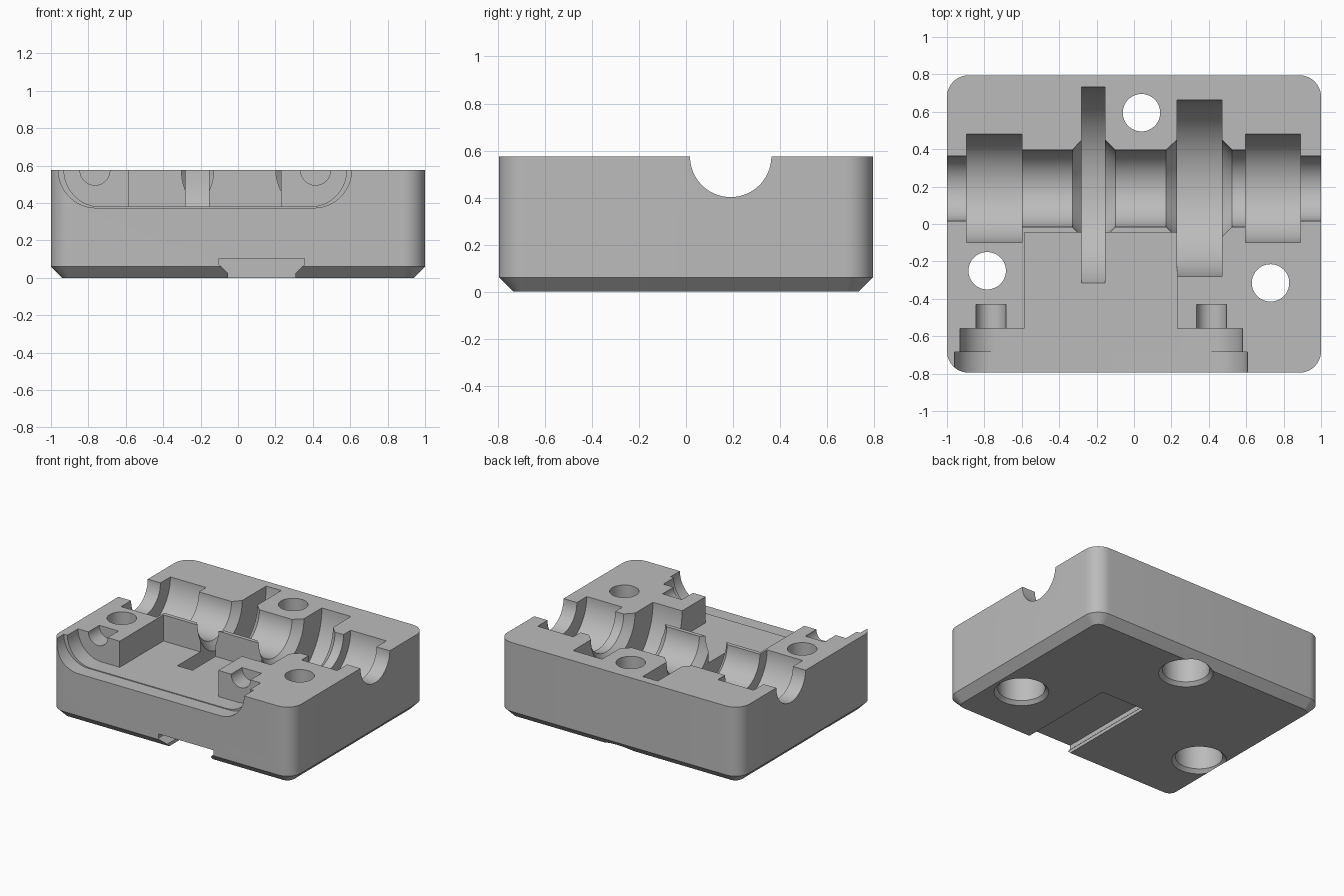
import bpy, bmesh, math
from mathutils import Matrix, Vector

cube = bpy.data.objects.get("Cube")
if cube:
    bpy.data.objects.remove(cube)

HX, HY, TOP = 1.0, 0.795, 0.575
SHAFT_Y = 0.19

grey = bpy.data.materials.new("machined_grey")
grey.use_nodes = True
grey.diffuse_color = (0.5, 0.5, 0.5, 1)
grey.node_tree.nodes["Principled BSDF"].inputs["Base Color"].default_value = (0.5, 0.5, 0.5, 1)


def loft(name, rings):
    """Closed solid skinned through rings of equal point count."""
    bm = bmesh.new()
    loops = [[bm.verts.new(p) for p in ring] for ring in rings]
    n = len(loops[0])
    for a, b in zip(loops, loops[1:]):
        for i in range(n):
            j = (i + 1) % n
            bm.faces.new((a[i], a[j], b[j], b[i]))
    bm.faces.new(loops[0][::-1])
    bm.faces.new(loops[-1])
    bmesh.ops.recalc_face_normals(bm, faces=bm.faces)
    mesh = bpy.data.meshes.new(name)
    bm.to_mesh(mesh)
    bm.free()
    mesh.materials.append(grey)
    obj = bpy.data.objects.new(name, mesh)
    bpy.context.collection.objects.link(obj)
    return obj


def arc(cx, cy, r, start, end, steps):
    angles = [math.radians(start + (end - start) * i / steps) for i in range(steps + 1)]
    return [(cx + r * math.cos(a), cy + r * math.sin(a)) for a in angles]


def lathe(name, profile, centre, axis, segments=96):
    """Turned solid: profile holds (radius, distance along axis)."""
    turn = Matrix.Translation(centre) @ Vector((0, 0, 1)).rotation_difference(Vector(axis)).to_matrix().to_4x4()
    circle = arc(0, 0, 1, 0, 360, segments)[:-1]
    return loft(name, [[turn @ Vector((r * c, r * s, d)) for c, s in circle] for r, d in profile])


def extrude_y(name, outline, y0, y1):
    return loft(name, [[(x, y, z) for x, z in outline] for y in (y0, y1)])


def body_ring(inset, z):
    hx, hy, r = HX - inset, HY - inset, 0.115 - inset
    pts = []
    for k, (sx, sy) in enumerate(((1, 1), (-1, 1), (-1, -1), (1, -1))):
        pts += arc(sx * (hx - r), sy * (hy - r), r, 90 * k, 90 * k + 90, 12)
    return [(x, y, z) for x, y in pts]


# Block with rounded corners and a chamfered base
body = loft("housing_half", [body_ring(0.06, 0), body_ring(0, 0.06), body_ring(0, TOP)])
cutters = []

# Stepped shaft bore with bearing seats, tapers and two disc slots
bore = [(0.173, -1.2), (0.173, -0.895), (0.29, -0.895), (0.29, -0.6), (0.205, -0.6),
        (0.205, -0.33), (0.26, -0.28), (0.542, -0.28), (0.542, -0.155), (0.26, -0.155),
        (0.205, -0.1), (0.205, 0.17), (0.26, 0.23), (0.472, 0.23), (0.472, 0.47),
        (0.26, 0.47), (0.205, 0.525), (0.205, 0.595), (0.29, 0.595), (0.29, 0.89),
        (0.173, 0.89), (0.173, 1.2)]
cutters.append(lathe("shaft_bore_cutter", bore, (0, SHAFT_Y, TOP), (1, 0, 0)))

# Front pocket
box = [(-0.585, 0.38), (0.23, 0.38), (0.23, 0.8), (-0.585, 0.8)]
cutters.append(extrude_y("pocket_cutter", box, -0.9, -0.045))


# Two-step front recess with round ends
def recess(name, left, right, r, y0, y1):
    outline = arc(left + r, TOP, r, 180, 270, 20) + arc(right - r, TOP, r, 270, 360, 20)
    outline += [(right, 0.8), (left, 0.8)]
    cutters.append(extrude_y(name, outline, y0, y1))


recess("inner_recess_cutter", -0.93, 0.58, 0.195, -0.9, -0.56)
recess("outer_recess_cutter", -0.96, 0.607, 0.201, -0.9, -0.685)

# Small bolt seats behind the recess
for side, x in (("right", -0.765), ("left", 0.415)):
    cutters.append(lathe(side + "_bolt_seat_cutter", [(0.08, 0), (0.08, 0.2)],
                         (x, -0.43, TOP), (0, -1, 0), 48))

# Through holes, counterbored from below
hole = [(0.21, -0.025), (0.16, 0.025), (0.16, 0.3), (0.1, 0.3), (0.1, 0.8)]
for i, (x, y) in enumerate(((-0.785, -0.25), (0.04, 0.595), (0.73, -0.315))):
    cutters.append(lathe(f"screw_hole_cutter_{i}", hole, (x, y, 0), (0, 0, 1), 64))

# Dovetail slot under the front
half = [(0.18, -0.1), (0.18, 0.025), (0.228, 0.07), (0.228, 0.102)]
mid = 0.127
dovetail = [(mid + w, z) for w, z in half] + [(mid - w, z) for w, z in reversed(half)]
cutters.append(extrude_y("dovetail_cutter", dovetail, -0.9, 0.035))

# Cut everything out of the block
bpy.context.view_layer.objects.active = body
body.select_set(True)
for cutter in cutters:
    cutter.hide_render = True
    mod = body.modifiers.new(cutter.name, 'BOOLEAN')
    mod.operation = 'DIFFERENCE'
    mod.solver = 'EXACT'
    mod.object = cutter
    bpy.ops.object.modifier_apply(modifier=mod.name)
    bpy.data.objects.remove(cutter)

bpy.ops.object.shade_smooth_by_angle(angle=math.radians(25))
